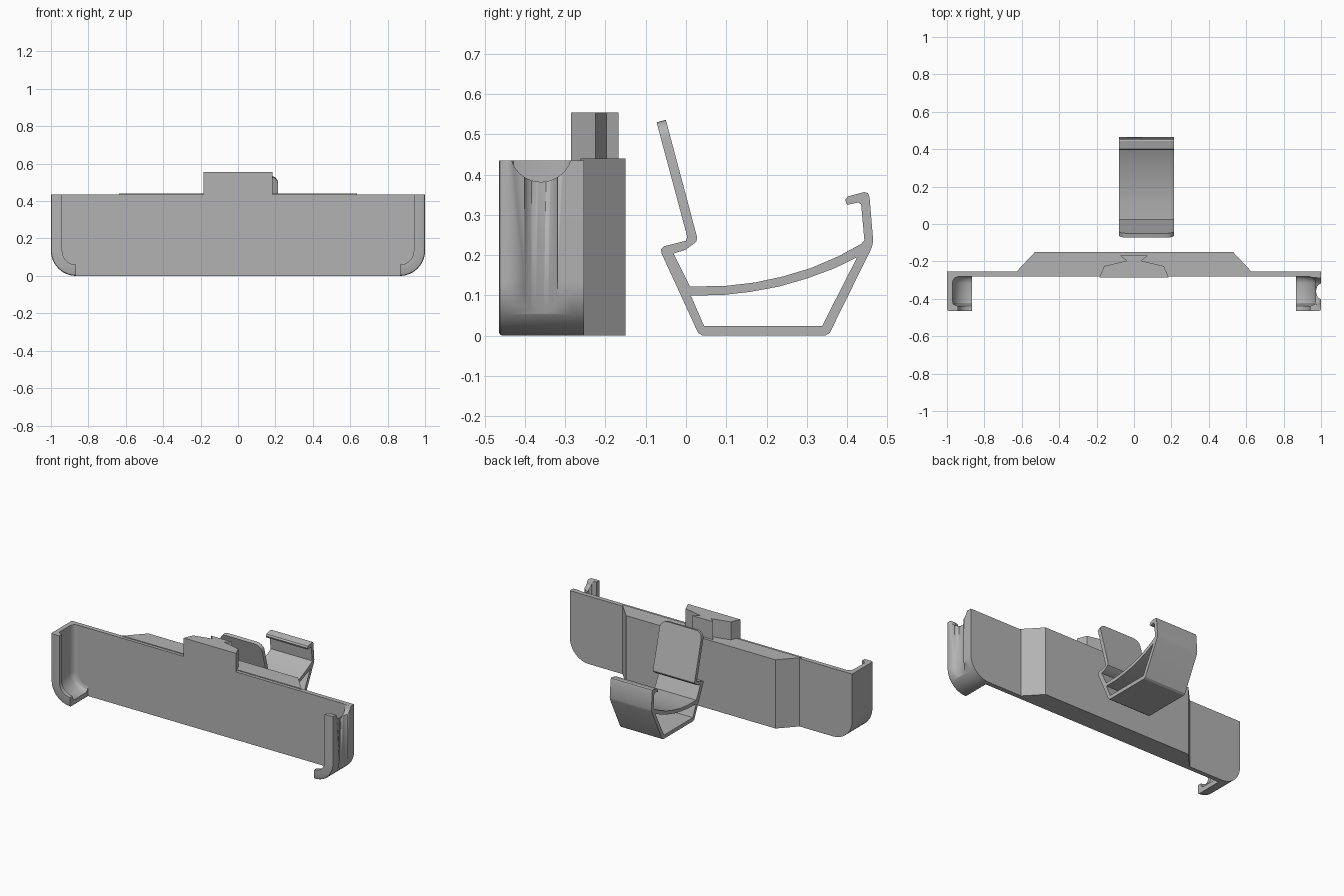
import bpy, bmesh, math
from mathutils import Vector

if "Cube" in bpy.data.objects:
    bpy.data.objects.remove(bpy.data.objects["Cube"])

grey = bpy.data.materials.new("plastic grey")
grey.diffuse_color = (0.45, 0.45, 0.45, 1)
grey.use_nodes = True
grey.node_tree.nodes["Principled BSDF"].inputs["Base Color"].default_value = grey.diffuse_color


def finish(bm, name):
    bmesh.ops.recalc_face_normals(bm, faces=bm.faces)
    mesh = bpy.data.meshes.new(name)
    bm.to_mesh(mesh)
    bm.free()
    mesh.materials.append(grey)
    obj = bpy.data.objects.new(name, mesh)
    bpy.context.collection.objects.link(obj)
    bpy.ops.object.select_all(action='DESELECT')
    obj.select_set(True)
    bpy.context.view_layer.objects.active = obj
    bpy.ops.object.shade_smooth_by_angle(angle=math.radians(30))
    return obj


def prism(loops, axis, lo, hi):
    """Extrude 2D loops (the second is a hole) along an axis."""
    def place(a, b):
        return {'x': (lo, a, b), 'y': (a, lo, b), 'z': (a, b, lo)}[axis]
    bm = bmesh.new()
    for loop in loops:
        vs = [bm.verts.new(place(a, b)) for a, b in loop]
        for i, v in enumerate(vs):
            bm.edges.new((vs[i - 1], v))
    bmesh.ops.triangle_fill(bm, edges=bm.edges[:], use_beauty=True)
    new = bmesh.ops.extrude_face_region(bm, geom=bm.faces[:])['geom']
    move = Vector([hi - lo if c == axis else 0 for c in 'xyz'])
    bmesh.ops.translate(bm, vec=move, verts=[g for g in new if isinstance(g, bmesh.types.BMVert)])
    bmesh.ops.recalc_face_normals(bm, faces=bm.faces)
    bmesh.ops.dissolve_limit(bm, angle_limit=0.01, verts=bm.verts[:], edges=bm.edges[:])
    return bm


TOP, R, FRONT, BACK = 0.435, 0.135, -0.282, -0.253

# Path down the side and round the lower corner: (point, outward normal)
corner = [((1, TOP), (1, 0))]
for i in range(13):
    a = -math.pi / 2 * i / 12
    c, s = math.cos(a), math.sin(a)
    corner.append(((1 - R + R * c, R + R * s), (c, s)))

# Back plate with rounded lower corners
right = [p for p, n in corner]
outline = right + [(-x, z) for x, z in reversed(right)]
finish(prism([outline], 'y', FRONT, BACK), "back_plate")

# Thick middle section behind the plate
finish(prism([[(-0.635, -0.262), (-0.53, -0.15), (0.53, -0.15), (0.635, -0.262)]],
             'z', 0, 0.44), "middle_block")

# Upper mount with dovetail
half = [(0.185, -0.285), (0.16, -0.225), (0.04, -0.197), (0.075, -0.168)]
finish(prism([half + [(-x, y) for x, y in reversed(half)]], 'z', 0.42, 0.555), "dovetail_mount")

# Side grips: hooked section swept along the corner path (inward depth, y)
section = [(0, FRONT), (0, -0.455), (0.003, -0.462), (0.01, -0.465), (0.06, -0.465),
           (0.06, -0.438), (0.045, -0.436), (0.034, -0.428), (0.03, -0.415),
           (0.03, -0.315), (0.034, -0.298), (0.044, -0.287), (0.06, FRONT)]


def grip(side, name):
    bm = bmesh.new()
    rings = [[bm.verts.new((side * (p[0] - n[0] * d), y, p[1] - n[1] * d)) for d, y in section]
             for p, n in corner]
    for r0, r1 in zip(rings, rings[1:]):
        for i in range(len(section)):
            bm.faces.new((r0[i - 1], r0[i], r1[i], r1[i - 1]))
    bm.faces.new(rings[0])
    bm.faces.new(rings[-1])
    return finish(bm, name)


grip(-1, "left_grip")
right_grip = grip(1, "right_grip")


# Cable groove and finger scallop cut in the right grip
def circle(cx, cy, rx, ry, n=40):
    return [(cx + rx * math.cos(2 * math.pi * i / n), cy + ry * math.sin(2 * math.pi * i / n))
            for i in range(n)]


groove = finish(prism([circle(1.001, -0.36, 0.027, 0.041)], 'z', -0.1, 0.6), "groove_cutter")
scallop = finish(prism([circle(-0.36, 0.459, 0.077, 0.077)], 'x', 0.9, 1.1), "scallop_cutter")
bpy.context.view_layer.objects.active = right_grip
for cutter in (groove, scallop):
    cutter.hide_render = True
    mod = right_grip.modifiers.new("cut", 'BOOLEAN')
    mod.operation, mod.solver, mod.object = 'DIFFERENCE', 'EXACT', cutter
    bpy.ops.object.modifier_move_to_index(modifier=mod.name, index=0)
    bpy.ops.object.modifier_apply(modifier=mod.name)
    bpy.data.objects.remove(cutter)

# Spring clip: outer profile with the opening under the curved strip (y, z)
strip = [(0.435, 0.228), (0.38, 0.198), (0.31, 0.168), (0.24, 0.147), (0.17, 0.132),
         (0.1, 0.124), (0.01, 0.122)]
clip = [(-0.073, 0.53), (0.003, 0.246), (0, 0.236), (-0.055, 0.222), (-0.062, 0.215),
        (-0.061, 0.205), (0.03, 0.007), (0.042, 0), (0.345, 0), (0.357, 0.007),
        (0.461, 0.218), (0.465, 0.235), (0.456, 0.343), (0.452, 0.354), (0.443, 0.357),
        (0.402, 0.346), (0.395, 0.337), (0.4, 0.325), (0.428, 0.331), (0.435, 0.326),
        (0.443, 0.237)] + strip + [(-0.031, 0.204), (0, 0.214), (0.025, 0.233),
                                   (0.028, 0.243), (-0.05, 0.536)]
opening = [(0.012, 0.1), (0.045, 0.024), (0.338, 0.024), (0.425, 0.195), (0.37, 0.168),
           (0.3, 0.142), (0.23, 0.122), (0.16, 0.109), (0.09, 0.101)]
bm = prism([clip, opening], 'x', -0.08, 0.215)
# Rounded corners on the free tab
tips = [e for e in bm.edges if all(v.co.z > 0.525 for v in e.verts)
        and abs(e.verts[0].co.x - e.verts[1].co.x) < 0.001]
bmesh.ops.bevel(bm, geom=tips, offset=0.045, offset_type='OFFSET', segments=7,
                profile=0.5, affect='EDGES')
finish(bm, "spring_clip")
